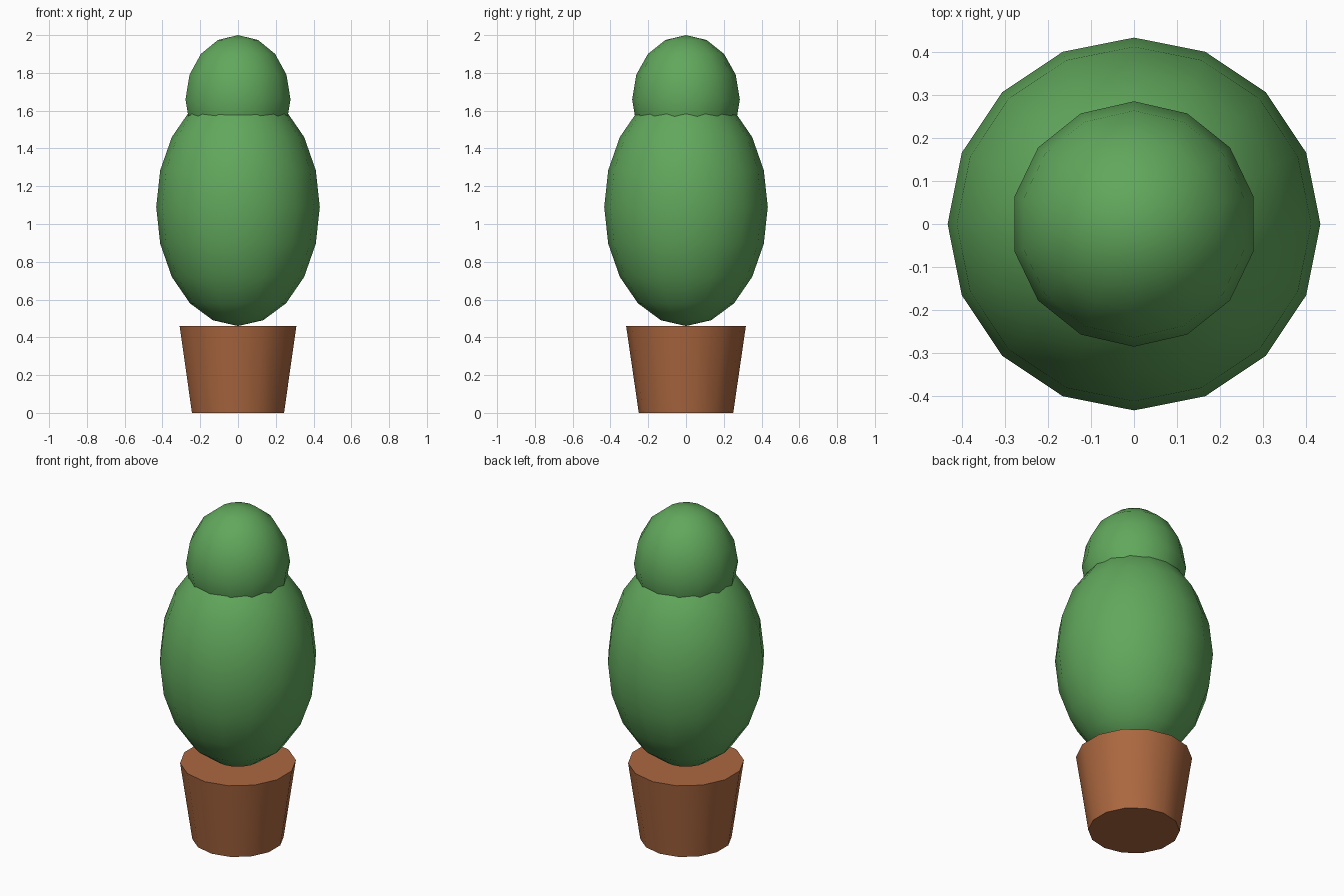
import bpy
import math

if "Cube" in bpy.data.objects:
    bpy.data.objects.remove(bpy.data.objects["Cube"])


def make_material(name, color):
    mat = bpy.data.materials.new(name)
    mat.use_nodes = True
    mat.diffuse_color = color
    mat.node_tree.nodes["Principled BSDF"].inputs["Base Color"].default_value = color
    return mat


def finish(name, mat):
    obj = bpy.context.object
    obj.name = name
    obj.data.materials.append(mat)
    return obj


def foliage(name, segments, rings, radius, half_height, z):
    bpy.ops.mesh.primitive_uv_sphere_add(
        segments=segments, ring_count=rings, radius=1, location=(0, 0, z))
    obj = finish(name, leaf_green)
    obj.scale = (radius, radius, half_height)
    bpy.ops.object.transform_apply(location=False, rotation=False, scale=True)
    bpy.ops.object.shade_smooth()


leaf_green = make_material("leaf green", (0.12, 0.39, 0.107, 1))
terracotta = make_material("terracotta", (0.413, 0.138, 0.051, 1))

# Tapered pot with closed top and bottom
POT_HEIGHT = 0.46
bpy.ops.mesh.primitive_cone_add(
    vertices=14, radius1=0.25, radius2=0.317, depth=POT_HEIGHT,
    location=(0, 0, POT_HEIGHT / 2))
finish("pot", terracotta)
bpy.ops.object.shade_smooth_by_angle(angle=math.radians(40))

# Large clipped bush standing on the pot, smaller ball above it
foliage("lower_bush", 16, 10, 0.433, 0.63, 1.09)
foliage("upper_bush", 14, 8, 0.285, 0.34, 1.66)
